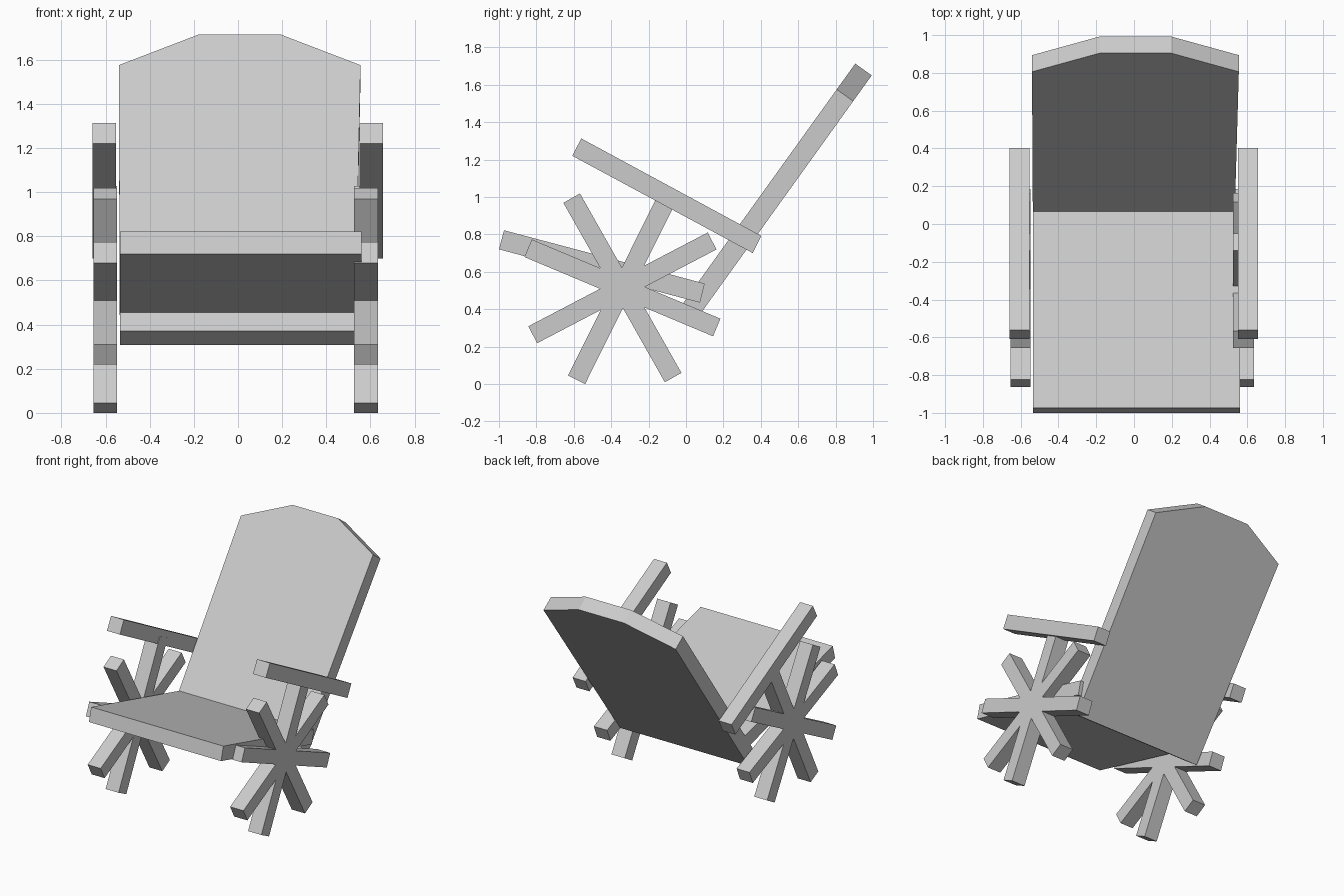
import bpy, bmesh
from math import radians, sin, cos
from mathutils import Vector

if "Cube" in bpy.data.objects:
    bpy.data.objects.remove(bpy.data.objects["Cube"])


def prism(name, outline, offset):
    """Closed solid from a flat 3D outline swept along an offset vector."""
    bm = bmesh.new()
    face = bm.faces.new([bm.verts.new(p) for p in outline])
    swept = bmesh.ops.extrude_face_region(bm, geom=[face], use_keep_orig=True)
    verts = [g for g in swept["geom"] if isinstance(g, bmesh.types.BMVert)]
    bmesh.ops.translate(bm, verts=verts, vec=Vector(offset))
    bmesh.ops.recalc_face_normals(bm, faces=bm.faces)
    mesh = bpy.data.meshes.new(name)
    bm.to_mesh(mesh)
    bm.free()
    obj = bpy.data.objects.new(name, mesh)
    bpy.context.collection.objects.link(obj)
    return obj


def side_prism(name, yz, x0, x1):
    """Side profile extruded across x."""
    return prism(name, [(x0, y, z) for y, z in yz], (x1 - x0, 0, 0))


def star_profile(cy, cz, spokes, h):
    """Outline of crossed bars: square spoke tips joined at inner corners."""
    pts = []
    n = len(spokes)
    for i, (deg, length) in enumerate(spokes):
        a = radians(deg)
        gap = radians((spokes[(i + 1) % n][0] - deg) % 360)
        for side in (-h, h):
            pts.append((cy + length * cos(a) - side * sin(a),
                        cz + length * sin(a) + side * cos(a)))
        mid, r = a + gap / 2, h / sin(gap / 2)
        pts.append((cy + r * cos(mid), cz + r * sin(mid)))
    return pts


# Seat: slab sloping down to the rear, its end buried in the backrest
side_prism("seat", [(-1.0, 0.72), (-0.973, 0.822), (0.10, 0.537), (0.075, 0.435)],
           -0.535, 0.56)

# Backrest: leaning slab with clipped top corners and a slight taper
def on_back(x, z):
    return (x, -0.06 + (z - 0.37) * 0.965 / 1.343, z)

prism("backrest", [on_back(*p) for p in (
    (-0.535, 0.37), (0.53, 0.37), (0.555, 1.575),
    (0.195, 1.713), (-0.18, 1.713), (-0.54, 1.575))], (0.0, 0.088, -0.063))

# Star-shaped side supports made of four crossed bars
half = [(-22.8, 0.547), (27.6, 0.541), (63.5, 0.549), (119.5, 0.551)]
star = star_profile(-0.34, 0.516, half + [(d + 180, l) for d, l in half], 0.051)
low = min(z for y, z in star)
star = [(y, z - low) for y, z in star]
side_prism("right_star_support", star, 0.525, 0.635)
side_prism("left_star_support", star, -0.655, -0.548)

# Armrests: bars sloping down to the rear
arm = [(-0.608, 1.22), (-0.56, 1.313), (0.403, 0.792), (0.357, 0.70)]
side_prism("right_armrest", arm, 0.55, 0.657)
side_prism("left_armrest", arm, -0.66, -0.553)
